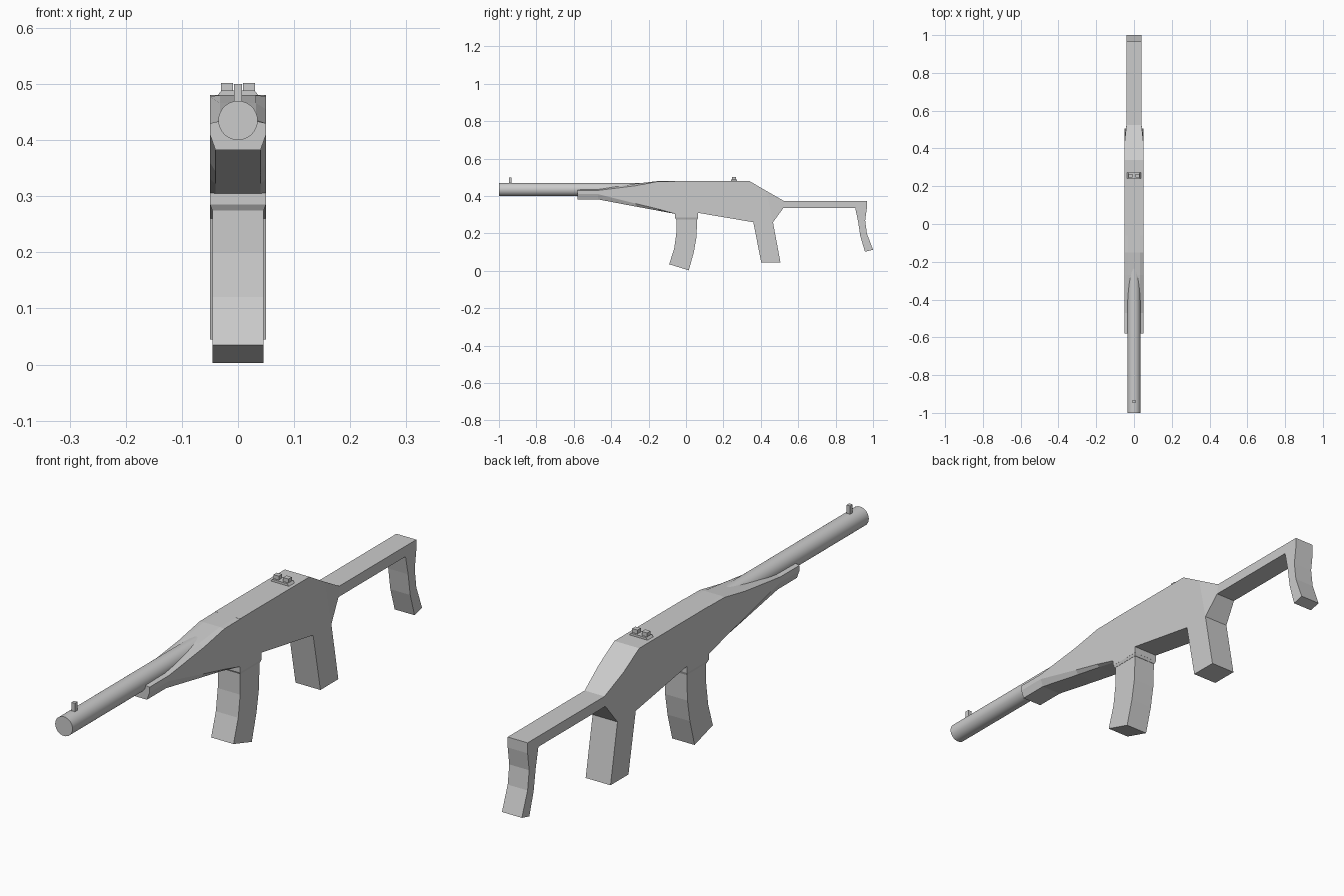
import bpy, bmesh, math

if "Cube" in bpy.data.objects:
    bpy.data.objects.remove(bpy.data.objects["Cube"])


def finish(name, bm):
    bmesh.ops.recalc_face_normals(bm, faces=bm.faces[:])
    me = bpy.data.meshes.new(name)
    bm.to_mesh(me)
    bm.free()
    ob = bpy.data.objects.new(name, me)
    bpy.context.collection.objects.link(ob)
    return ob


def loft(name, sections):
    """Bridge equal-length closed loops and cap both ends."""
    bm = bmesh.new()
    rings = [[bm.verts.new(p) for p in s] for s in sections]
    n = len(rings[0])
    for a, b in zip(rings, rings[1:]):
        for i in range(n):
            j = (i + 1) % n
            bm.faces.new((a[i], a[j], b[j], b[i]))
    bm.faces.new(rings[0])
    bm.faces.new(rings[-1])
    return finish(name, bm)


def plate(name, profile, half):
    """Side profile in (y, z) extruded symmetrically across x."""
    return loft(name, [[(x, y, z) for y, z in profile] for x in (-half, half)])


def box(name, x0, x1, y0, y1, z0, z1):
    return loft(name, [[(x0, y0, z), (x1, y0, z), (x1, y1, z), (x0, y1, z)]
                       for z in (z0, z1)])


# Receiver with magazine well and grip
plate("receiver", [(-.06, .305), (-.06, .285), (.065, .285), (.065, .31),
                   (.36, .26), (.402, .045), (.505, .045), (.465, .26),
                   (.43, .427), (.34, .48), (-.06, .48)], .05)

# Tapered rear of receiver
loft("receiver_rear", [
    [(w * s, y, z) for w, s, y, z in
     [(.05, s, .465, .26), (.04, s, .52, .335), (.04, s, .525, .373), (.05, s, .43, .427)]]
    for s in (-1, 1)])

# Handguard: chamfered sections (y, bottom, side low, side high, top)
secs = []
for y, b, sl, sh, t in [(-.58, .382, .41, .43, .434), (-.47, .382, .41, .43, .436),
                        (-.27, .344, .36, .455, .466), (-.15, .322, .331, .478, .48),
                        (-.06, .305, .306, .479, .48)]:
    half = [(.04, b), (.05, sl), (.05, sh), (.032, t)]
    ring = half + [(-x, z) for x, z in reversed(half)]
    secs.append([(x, y, z) for x, z in ring])
loft("handguard", secs)

# Barrel
barrel = loft("barrel", [[(.035 * math.cos(k * math.tau / 32), y,
                           .435 + .035 * math.sin(k * math.tau / 32))
                          for k in range(32)] for y in (-1, -.12)])
bpy.context.view_layer.objects.active = barrel
barrel.select_set(True)
bpy.ops.object.shade_smooth_by_angle(angle=math.radians(35))

# Magazine and its collar
plate("magazine", [(-.052, .29), (-.052, .2), (-.063, .12), (-.09, .035),
                   (.015, .003), (.042, .1), (.056, .18), (.06, .29)], .045)
loft("magazine_collar", [[(-w, a, z), (w, a, z), (w, b, z), (-w, b, z)]
                         for w, a, b, z in ((.046, -.053, .061, .275),
                                            (.05, -.06, .065, .286))])

# Stock bar with curved butt
plate("stock", [(.515, .335), (.905, .335), (.92, .265), (.932, .185),
                (.957, .102), (1.0, .113), (.967, .2), (.958, .27),
                (.967, .335), (.967, .373), (.515, .373)], .04)

# Front sight
box("front_sight", -.007, .007, -.947, -.932, .455, .50)

# Rear sight: base and two notched posts
loft("rear_sight_base", [[(-w, .24, z), (w, .24, z), (w, .273, z), (-w, .273, z)]
                         for w, z in ((.038, .478), (.03, .488))])
for side, s in (("left", -1), ("right", 1)):
    xs = sorted((s * .009, s * .03))
    box("rear_sight_post_" + side, xs[0], xs[1], .247, .266, .486, .502)
